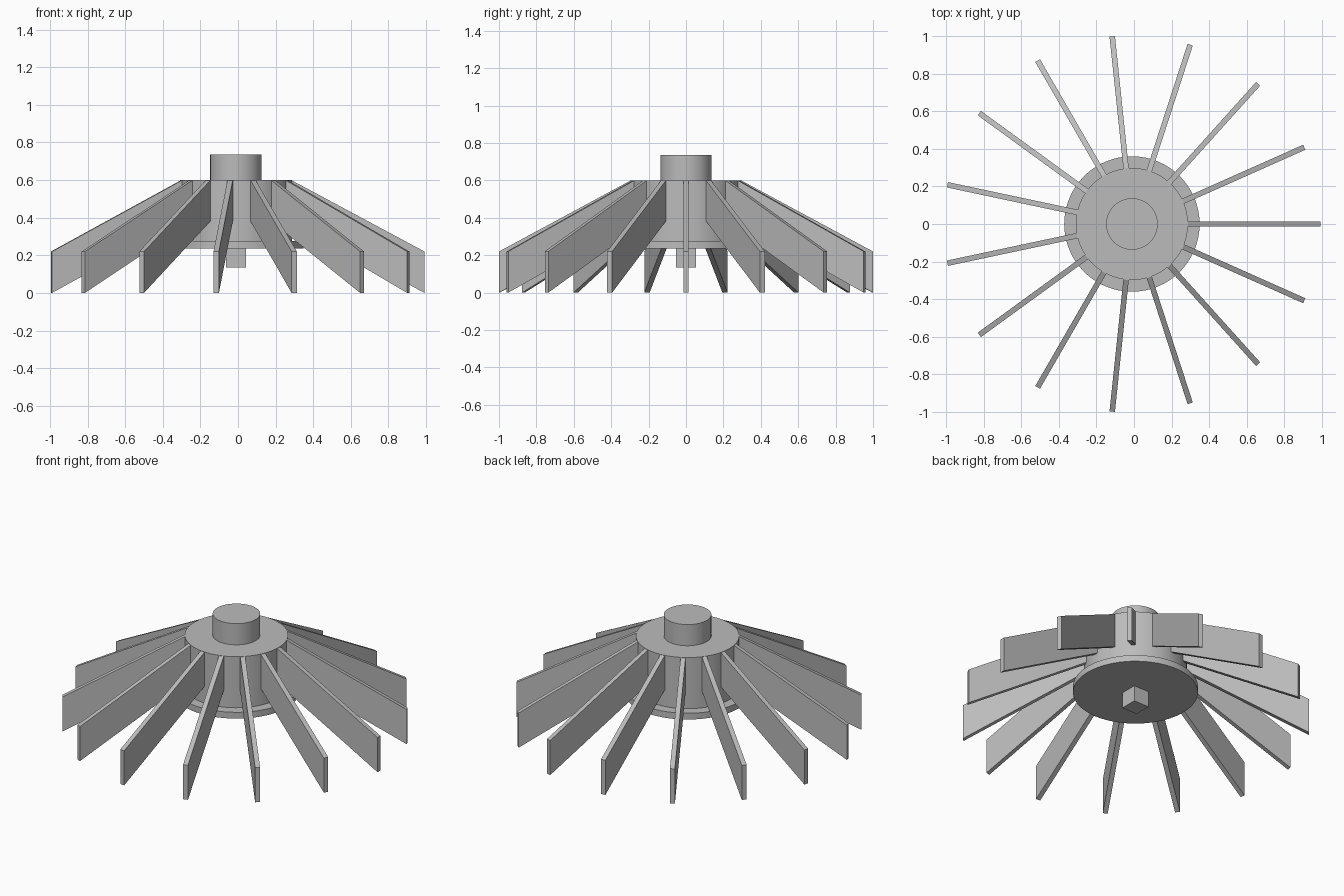
import bpy, math
from mathutils import Matrix

cube = bpy.data.objects.get("Cube")
if cube:
    bpy.data.objects.remove(cube, do_unlink=True)

CX = -0.011          # rotor axis
BLADES = 15
HUB_R, TIP_R = 0.298, 1.003

grey = bpy.data.materials.new("plain_grey")
colour = (0.5, 0.5, 0.5, 1)
grey.diffuse_color = colour
grey.use_nodes = True
grey.node_tree.nodes["Principled BSDF"].inputs["Base Color"].default_value = colour


def cylinder(name, radius, bottom, top):
    bpy.ops.mesh.primitive_cylinder_add(vertices=64, radius=radius, depth=top - bottom,
                                        location=(CX, 0, (bottom + top) / 2))
    obj = bpy.context.object
    obj.name = name
    obj.data.materials.append(grey)
    bpy.ops.object.shade_smooth_by_angle(angle=math.radians(30))
    return obj


def extrude_profile(name, profile, width):
    """Solid with an x-z outline, centred on y = 0."""
    n = len(profile)
    verts = [(x, y, z) for y in (-width / 2, width / 2) for x, z in profile]
    faces = [tuple(range(n)), tuple(reversed(range(n, 2 * n)))]
    faces += [(i, i + n, (i + 1) % n + n, (i + 1) % n) for i in range(n)]
    mesh = bpy.data.meshes.new(name)
    mesh.from_pydata(verts, [], faces)
    mesh.materials.append(grey)
    return mesh


# Turned parts of the hub
cylinder("hub", HUB_R, 0.25, 0.6)
cylinder("base_flange", 0.36, 0.235, 0.275)
cylinder("top_shaft", 0.137, 0.59, 0.735)

# Square drive peg underneath
bpy.ops.mesh.primitive_cube_add(size=1, location=(CX, 0, 0.19))
peg = bpy.context.object
peg.name = "drive_peg"
peg.scale = (0.108, 0.108, 0.11)
peg.data.materials.append(grey)

# Sloping blades around the hub, sharing one mesh
blade = extrude_profile("blade", [(HUB_R - 0.04, 0.38), (HUB_R, 0.38), (TIP_R, 0.0),
                                  (TIP_R, 0.22), (HUB_R, 0.598), (HUB_R - 0.04, 0.598)], 0.029)
for i in range(BLADES):
    obj = bpy.data.objects.new(f"blade_{i + 1}", blade)
    obj.matrix_world = Matrix.Translation((CX, 0, 0)) @ Matrix.Rotation(math.tau * i / BLADES, 4, 'Z')
    bpy.context.collection.objects.link(obj)
